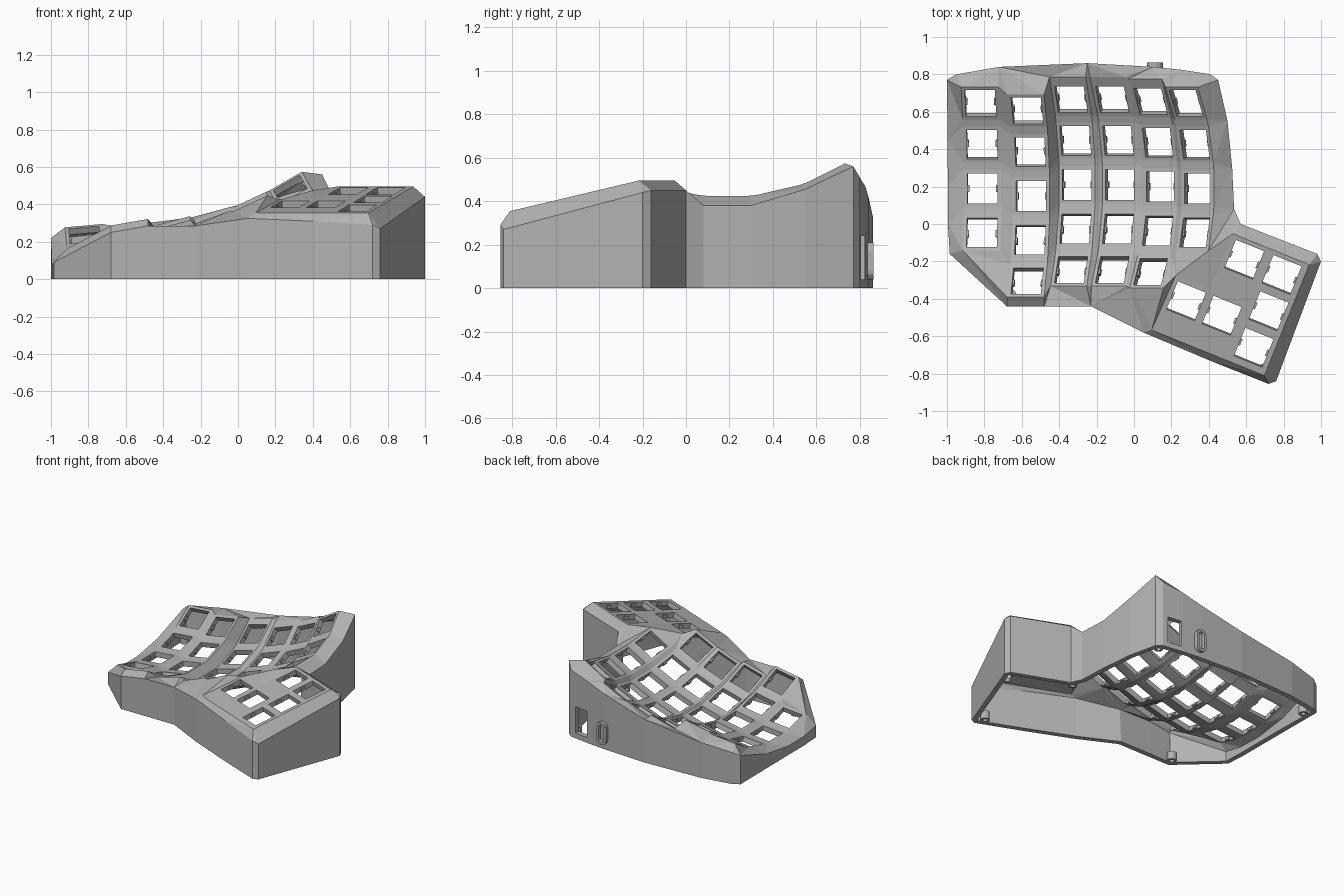
import bpy, bmesh, math
from mathutils import Vector

if "Cube" in bpy.data.objects:
    bpy.data.objects.remove(bpy.data.objects["Cube"])

grey = bpy.data.materials.new("plain grey plastic")
grey.diffuse_color = (0.45, 0.45, 0.45, 1)
grey.use_nodes = True
grey.node_tree.nodes["Principled BSDF"].inputs["Base Color"].default_value = grey.diffuse_color


def finish(bm, name):
    me = bpy.data.meshes.new(name)
    bm.to_mesh(me)
    bm.free()
    me.materials.append(grey)
    ob = bpy.data.objects.new(name, me)
    bpy.context.collection.objects.link(ob)
    return ob


# Key well columns: x, y, z of the middle row, sideways tilt, row count
COLS = [(-.81, .19, .115, 5, 4), (-.55, .15, .135, 10, 5), (-.305, .21, .125, 15, 5),
        (-.075, .21, .17, 20, 5), (.14, .20, .25, 25, 5), (.34, .19, .375, 30, 4)]
R, STEP, HALF, HOLE = .91, math.radians(15), .10, .081


def well(c, r):
    x0, y0, z0, tilt, _ = COLS[c]
    a, t = (2 - r) * STEP, math.radians(tilt)

    def place(lx, ly, lz=0):
        Y = R * math.sin(a) + ly * math.cos(a) - lz * math.sin(a)
        Z = R * (1 - math.cos(a)) + ly * math.sin(a) + lz * math.cos(a)
        return Vector((x0 + lx * math.cos(t) - Z * math.sin(t), y0 + Y,
                       z0 + lx * math.sin(t) + Z * math.cos(t)))
    return place


# Thumb deck: a plane turned about z and sloping up to the rear
def deck(u, v, w=0):
    x, y = .927 * u + .375 * v, -.375 * u + .927 * v
    return Vector((x, y, .35 + .22 * ((x - .72) * .375 + (y + .84) * .927) + w))


THUMB = [(.618, .045), (.834, .045), (.842, -.161), (.841, -.372), (.413, -.277), (.619, -.277)]


def thumb(u, v):
    return lambda lx, ly, lz=0: deck(u + lx, v + ly, lz)


SQ = [(-1, 1), (1, 1), (1, -1), (-1, -1)]  # tl, tr, br, bl
TL, TR, BR, BL = range(4)
bm = bmesh.new()
holes = set()
K = {}


def face(*vs):
    return bm.faces.new(vs[::-1])  # points are listed clockwise from above


# Key plates with square holes
for c, col in enumerate(COLS):
    for r in range(col[4]):
        p = well(c, r)
        back = .14 if r == 0 and 2 <= c <= 4 else HALF
        out = [bm.verts.new(p(sx * HALF, back if sy > 0 else -HALF)) for sx, sy in SQ]
        inn = [bm.verts.new(p(sx * HOLE, sy * HOLE)) for sx, sy in SQ]
        holes.update(inn)
        K[c, r] = out
        for i in range(4):
            j = (i + 1) % 4
            face(out[i], out[j], inn[j], inn[i])

# Webs between neighbouring plates
for (c, r), k in K.items():
    d, e, f = K.get((c, r + 1)), K.get((c + 1, r)), K.get((c + 1, r + 1))
    if d:
        face(k[BL], k[BR], d[TR], d[TL])
    if e:
        face(k[TR], e[TL], e[BL], k[BR])
    if d and e and f:
        face(k[BR], e[BL], f[TL], d[TR])
a, b = K[0, 3], K[1, 4]
face(a[BR], K[1, 3][BL], b[TL])
face(a[BR], b[TL], a[BL])
face(a[BL], b[TL], b[BL])

# Thumb deck with six holes
outer = [(.3, -.49), (.95, -.49), (.95, .15), (.51, .15), (.51, -.17), (.31, -.17)]
P = [bm.verts.new(deck(*q)) for q in outer]
loops = [P]
for u, v in THUMB:
    h = [bm.verts.new(deck(u + sx * HOLE, v + sy * HOLE)) for sx, sy in SQ]
    holes.update(h)
    loops.append(h)
edges = [bm.edges.new((l[i - 1], l[i])) for l in loops for i in range(len(l))]
bmesh.ops.triangle_fill(bm, use_beauty=True, use_dissolve=False, edges=edges, normal=(0, 0, 1))

# Blend from the key well into the thumb deck
k4, k5 = K[4, 4], K[5, 3]
face(K[4, 3][BR], k5[BL], k4[TR])
blend = face(k4[TR], k5[BL], k5[BR], P[3], P[4], P[5], k4[BR])
bmesh.ops.triangulate(bm, faces=[blend])
face(k4[BR], P[5], P[0])
face(k4[BR], P[0], k4[BL])
for f in bm.faces:
    f.normal_update()
    if f.normal.z < 0:
        f.normal_flip()

# Outer rim of the top sheet, walked anticlockwise
nxt = {}
for f in bm.faces:
    for l in f.loops:
        if l.edge.is_boundary and l.vert not in holes:
            nxt[l.vert] = l.link_loop_next.vert
rim = [K[0, 0][TL]]
while nxt[rim[-1]] is not rim[0] and len(rim) < 200:
    rim.append(nxt[rim[-1]])

# Case outline, anticlockwise: x, y and height of the upright wall
OUT = [(-1, .77, .22), (-.997, .45, .11), (-.995, .2, .07), (-.995, 0, .07), (-.985, -.16, .09),
       (-.68, -.44, .25), (-.48, -.44, .285), (-.23, -.44, .285), (.05, -.58, .325),
       (.4, -.728, .31), (.72, -.855, .29), (.76, -.84, .27), (1, -.2, .44), (.98, -.16, .45),
       (.57, 0, .45), (.535, .08, .38), (.525, .3, .38), (.5, .55, .455), (.45, .77, .56),
       (.41, .80, .51), (.38, .805, .50), (.25, .825, .47), (.1, .84, .42), (-.25, .86, .33),
       (-.72, .84, .27), (-.95, .80, .24)]
top = [bm.verts.new(q) for q in OUT]
low = [bm.verts.new((x, y, 0)) for x, y, z in OUT]

# Sloping shoulder zipped between rim and wall
i = j = 0
n, m = len(rim), len(top)
while i < n or j < m:
    A, A2, B, B2 = rim[i % n], rim[(i + 1) % n], top[j % m], top[(j + 1) % m]
    go = j == m or (i < n and (A2.co - B.co).xy.length < (A.co - B2.co).xy.length)
    bm.faces.new((A, B, A2) if go else (A, B, B2))
    i, j = (i + 1, j) if go else (i, j + 1)

# Upright walls, with a rectangular port in the rear one
for j in range(m):
    j2 = (j + 1) % m
    quad = [top[j], low[j], low[j2], top[j2]]
    if OUT[j][0] == .38:
        p, q = low[j].co, low[j2].co
        inn = [bm.verts.new(p.lerp(q, s) + Vector((0, 0, z)))
               for s, z in ((.08, .24), (.08, .04), (.92, .04), (.92, .24))]
        for k in range(4):
            k2 = (k + 1) % 4
            bm.faces.new((quad[k], quad[k2], inn[k2], inn[k]))
    else:
        bm.faces.new(quad)

bmesh.ops.recalc_face_normals(bm, faces=bm.faces)
bm.normal_update()
if sum(f.normal.z * f.calc_area() for f in bm.faces) < 0:
    bmesh.ops.reverse_faces(bm, faces=bm.faces)
case = finish(bm, "case_shell")
sol = case.modifiers.new("wall", 'SOLIDIFY')
sol.thickness = .038
sol.offset = -1

# Small switch clips on both sides of every hole
bm = bmesh.new()
places = [well(c, r) for c, r in K] + [thumb(u, v) for u, v in THUMB]
for p in places:
    for s in (-1, 1):
        vs = [bm.verts.new(p(s * x, y, z)) for z in (-.034, -.012)
              for x, y in ((.072, -.018), (.09, -.018), (.09, .018), (.072, .018))]
        bm.faces.new(vs[3::-1])
        bm.faces.new(vs[4:])
        for k in range(4):
            k2 = (k + 1) % 4
            bm.faces.new((vs[k], vs[k2], vs[k2 + 4], vs[k + 4]))
bmesh.ops.recalc_face_normals(bm, faces=bm.faces)
finish(bm, "switch_clips")


# Tube made from an outer and inner ring of points
def tube(bm, ring_o, ring_i, shift):
    r = [[bm.verts.new(Vector(q) + d) for q in ring]
         for ring, d in ((ring_o, Vector()), (ring_o, shift), (ring_i, shift), (ring_i, Vector()))]
    k = len(ring_o)
    for s in range(4):
        for t in range(k):
            t2 = (t + 1) % k
            bm.faces.new((r[s][t], r[s][t2], r[(s + 1) % 4][t2], r[(s + 1) % 4][t]))


# Rounded socket collar on the rear wall
def slot(rad):
    pts = []
    for t in range(16):
        g = math.pi * (t if t < 8 else t - 1) / 7
        pts.append((.112 + rad * math.cos(g), .81, .125 + rad * math.sin(g) + (.045 if t < 8 else -.045)))
    return pts


bm = bmesh.new()
tube(bm, slot(.042), slot(.022), Vector((0, .054, 0)))
bmesh.ops.recalc_face_normals(bm, faces=bm.faces)
finish(bm, "socket_collar")

# Screw posts inside the bottom edge
bm = bmesh.new()
for x, y in ((-.94, .70), (-.66, -.38), (.69, -.78), (.53, -.03), (.40, .74)):
    o, h = [[(x + q * math.cos(t * math.pi / 8), y + q * math.sin(t * math.pi / 8), 0)
             for t in range(16)] for q in (.032, .017)]
    tube(bm, o, h, Vector((0, 0, .06)))
bmesh.ops.recalc_face_normals(bm, faces=bm.faces)
finish(bm, "screw_posts")
